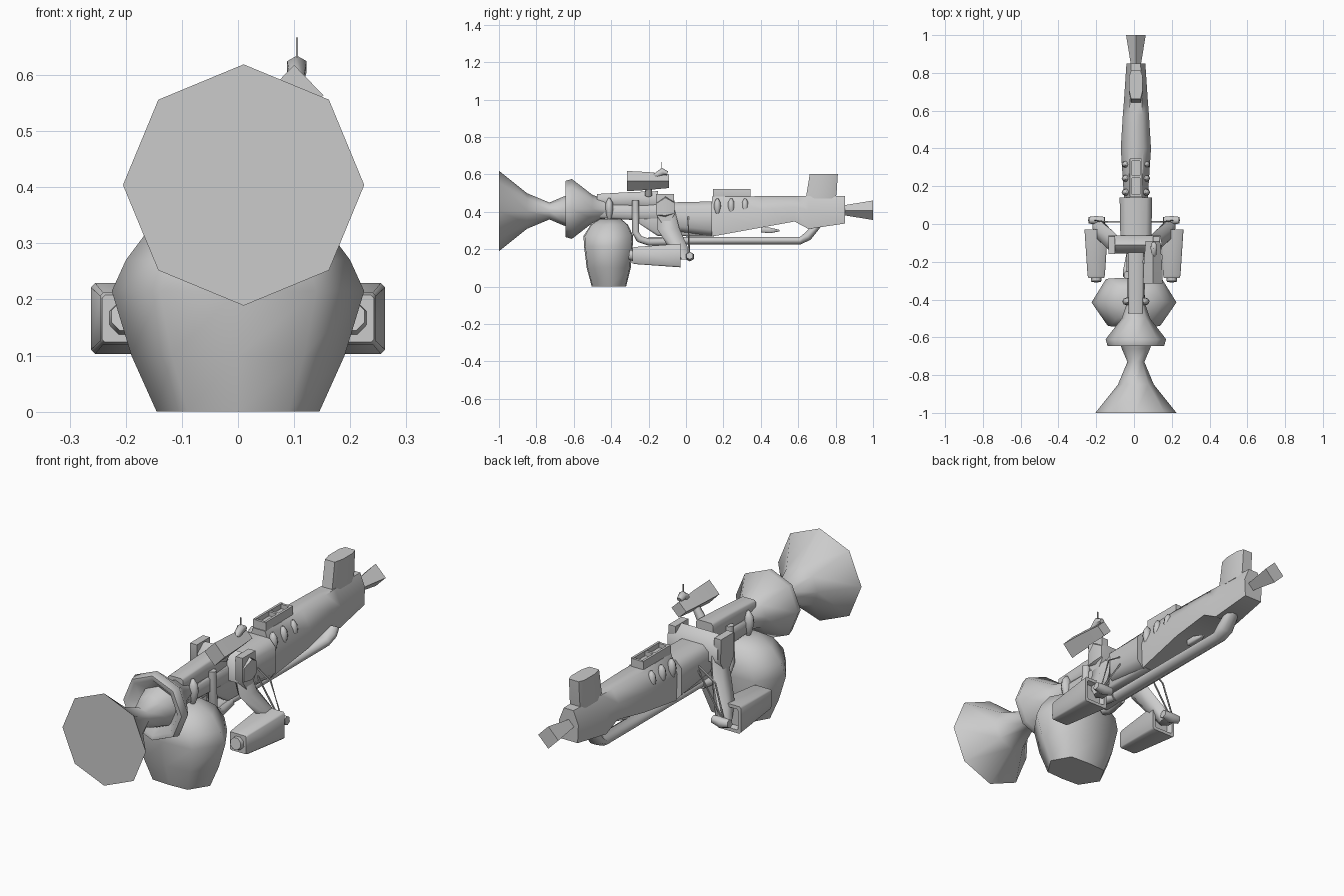
import bpy, bmesh, math
from mathutils import Vector

if "Cube" in bpy.data.objects:
    bpy.data.objects.remove(bpy.data.objects["Cube"])

CX = 0.01  # centre line of the hull
grey = bpy.data.materials.new("light_grey")
grey.diffuse_color = (0.6, 0.6, 0.6, 1)
grey.use_nodes = True
grey.node_tree.nodes["Principled BSDF"].inputs["Base Color"].default_value = grey.diffuse_color


def loft(name, rings, angle=62):
    """Skin a list of equal-length point loops and cap both ends."""
    bm = bmesh.new()
    loops = [[bm.verts.new(p) for p in r] for r in rings]
    n = len(loops[0])
    for a, b in zip(loops, loops[1:]):
        for i in range(n):
            j = (i + 1) % n
            bm.faces.new((a[i], a[j], b[j], b[i]))
    bm.faces.new(loops[0][::-1])
    bm.faces.new(loops[-1])
    bmesh.ops.recalc_face_normals(bm, faces=bm.faces)
    me = bpy.data.meshes.new(name)
    bm.to_mesh(me)
    bm.free()
    me.materials.append(grey)
    ob = bpy.data.objects.new(name, me)
    bpy.context.collection.objects.link(ob)
    bpy.ops.object.select_all(action='DESELECT')
    ob.select_set(True)
    bpy.context.view_layer.objects.active = ob
    bpy.ops.object.shade_smooth_by_angle(angle=math.radians(angle))
    return ob


def turned(name, profile, z, n=8, angle=62):
    """Part turned about the y axis; profile is (y, radius)."""
    ts = [2 * math.pi * i / n for i in range(n)]
    return loft(name, [[(CX + r * math.sin(t), y, z + r * math.cos(t)) for t in ts]
                       for y, r in profile], angle)


def chamfered(k):
    return ((-k, 1), (k, 1), (1, k), (1, -k), (k, -1), (-k, -1), (-1, -k), (-1, k))


ROOF = ((-.5, 1), (.5, 1), (1, .15), (.92, -1), (-.92, -1), (-1, .15))
DIAMOND = ((0, 1), (1, 0), (0, -1), (-1, 0))


def hull(name, sections, shape=chamfered(.7), x=CX, angle=62):
    """Part along y with a unit cross-section; sections are (y, half width, bottom, top)."""
    return loft(name, [[(x + u * w, y, (lo + hi) / 2 + v * (hi - lo) / 2) for u, v in shape]
                       for y, w, lo, hi in sections], angle)


def tube(name, path, radii, n=8, wide=1.0):
    """Tube along a path with a radius at each point, optionally widened sideways."""
    pts = [Vector(p) for p in path]
    rings = []
    for i, p in enumerate(pts):
        d = (pts[min(i + 1, len(pts) - 1)] - pts[max(i - 1, 0)]).normalized()
        side = d.cross(Vector((0, 0, 1) if abs(d.z) < 0.9 else (0, 1, 0))).normalized()
        up = side.cross(d)
        rings.append([p + radii[i] * (wide * side * math.cos(t) + up * math.sin(t))
                      for t in (2 * math.pi * (k + 0.5) / n for k in range(n))])
    return loft(name, rings)


def pod(name, centre, half, n=8):
    """Pointed upright bulge with half sizes in x, y and z."""
    rows = ((-1, 0.1), (-0.5, 0.7), (0.1, 1), (0.6, 0.85), (1, 0.25))
    c = Vector(centre)
    loft(name, [[c + Vector((half[0] * r * math.cos(t), half[1] * r * math.sin(t), half[2] * h))
                 for t in (2 * math.pi * k / n for k in range(n))] for h, r in rows])


# Front horn and the recessed ring behind it
turned("front_horn", [(-1, .215), (-.85, .095), (-.73, .045), (-.66, .075), (-.6, .095)], .404)
turned("collar_ring", [(-.6, .09), (-.645, .13), (-.645, .15), (-.61, .16), (-.5, .075),
                       (-.42, .048), (-.3, .045)], .415)

# Hanging tank
tank = []
for z, sx, sy, yc in ((0, .145, .092, -.412), (.1, .19, .118, -.413), (.215, .225, .13, -.415),
                      (.27, .2, .133, -.415), (.33, .155, .1, -.41), (.36, .08, .06, -.405)):
    tank.append([(u * sx, yc + v * sy, z) for u, v in
                 ((1, 0), (.66, .95), (0, 1), (-.66, .95), (-1, 0), (-.62, -.95), (0, -1), (.62, -.95))])
loft("tank", tank)

# Hull sections from front to back
hull("front_barrel", [(-.47, .045, .365, .435), (-.15, .05, .35, .44)])
hull("front_upper_block", [(-.475, .038, .43, .495), (-.3, .04, .43, .505), (-.15, .043, .42, .51)],
     chamfered(.8))
hull("middle_keel", [(-.27, .04, .35, .44), (-.15, .05, .27, .44), (.15, .055, .268, .42)], chamfered(.85))
hull("middle_block", [(-.08, .082, .3, .45), (.14, .086, .27, .455)], chamfered(.65))
hull("rear_hull", [(.14, .063, .268, .482), (.4, .08, .315, .483), (.58, .069, .348, .483),
                   (.655, .063, .308, .483), (.85, .05, .337, .483)], ROOF)
turned("tail_nozzle", [(.84, .026), (1, .052)], .408, 4, 30)

# Rear dorsal tower
loft("dorsal_tower", [[(CX + u * w, y0 + (y1 - y0) * v, z) for u, v in
                       ((-.7, 0), (.7, 0), (1, .3), (1, .8), (.7, 1), (-.7, 1), (-1, .8), (-1, .3))]
                      for z, w, y0, y1 in ((.47, .036, .64, .8), (.5, .037, .645, .805), (.603, .036, .662, .812))])
# Open tray on the hull top
hull("top_tray_base", [(.145, .03, .47, .5), (.345, .03, .47, .5)], chamfered(.95))
for s in (-1, 1):
    hull("top_tray_wall", [(.145, .006, .47, .522), (.345, .006, .47, .522)], chamfered(.9), CX + s * .027)
for y in (.15, .25, .34):
    hull("top_tray_bar", [(y - .006, .03, .48, .52), (y + .006, .03, .48, .52)], chamfered(.95))

# Lower pipe with its rear bend, and a small fin
tube("lower_pipe", [(CX, -.2, .245), (CX, .61, .245), (CX, .65, .268), (CX, .71, .335)],
     [.022, .022, .026, .02], 8, 1.6)
hull("lower_fin", [(.4, .012, .29, .32), (.45, .02, .285, .315), (.5, .005, .295, .303)])

# Scope, its mount and the antenna
hull("scope", [(-.315, .052, .51, .618), (-.2, .048, .517, .612), (-.09, .038, .527, .6)],
     DIAMOND, .1, 30)
tube("scope_post", [(.06, -.2, .49), (.09, -.2, .54)], [.022, .018], 6)
tube("scope_knob", [(.105, -.165, .59), (.105, -.125, .615), (.105, -.1, .605)], [.014, .02, .012], 6)
tube("antenna", [(.105, -.13, .61), (.105, -.13, .667)], [.0025, .0025], 4)

# Shoulder bridge over the hull
hull("shoulder_bridge", [(-.155, .13, .37, .46), (-.11, .14, .36, .495), (-.062, .13, .38, .46)])

# Paired parts
for s in (-1, 1):
    for y in (.168, .242, .316):
        pod("side_louvre", (CX + s * .052, y, .42), (.024, .019, .052))
    pod("tank_bracket", (CX + s * .043, -.41, .41), (.03, .022, .063))
    # Hose that drops beside the hull and turns back along the keel
    tube("side_hose", [(CX + s * .045, -.27, .46), (CX + s * .05, -.27, .29), (CX + s * .05, -.25, .255),
                       (CX + s * .04, -.2, .238), (CX + s * .02, -.1, .24)], [.02, .02, .02, .02, .02])
    # Shoulder shield with a pointed lower edge
    loft("shoulder_shield", [[(s * x, y, z) for y, z in ((-.16, .495), (-.065, .495), (-.062, .385),
                                                         (-.11, .31), (-.16, .385))]
                             for x in (.1, .135)])
    # Broad upper arm tapering to the elbow
    arm = []
    for z, x0, x1, y0, y1 in ((.41, .06, .12, -.15, -.06), (.31, .085, .145, -.155, -.035),
                              (.22, .13, .2, -.1, .005), (.145, .165, .22, -.04, .035)):
        xm, xr, ym, yr = (x0 + x1) / 2, (x1 - x0) / 2, (y0 + y1) / 2, (y1 - y0) / 2
        arm.append([(s * (xm + u * xr), ym + v * yr, z) for u, v in
                    ((-1, -.5), (0, -1), (1, -.5), (1, .5), (0, 1), (-1, .5))])
    loft("upper_arm", arm)
    tube("elbow", [(s * .155, .02, .165), (s * .2, .02, .16), (s * .24, .02, .165)], [.02, .026, .02], 6)
    # Forearm with a hollow rear end
    loft("forearm", [[(s * (.2 + u * w), y, .166 + v * h) for u, v in chamfered(.88)]
                     for y, w, h in ((-.285, .042, .042), (-.27, .046, .046), (-.03, .062, .063),
                                     (-.03, .048, .048), (-.055, .042, .042))])
    tube("hand", [(s * .2, -.27, .165), (s * .2, -.305, .17)], [.034, .028])
    # Thin stays from hull to elbow
    tube("elbow_stay", [(s * .05, .012, .4), (s * .2, .015, .17)], [.004, .004], 4)
    tube("stay_bar", [(s * .05, .012, .4), (s * .16, .012, .33), (s * .21, .02, .17)], [.004, .004, .004], 4)
